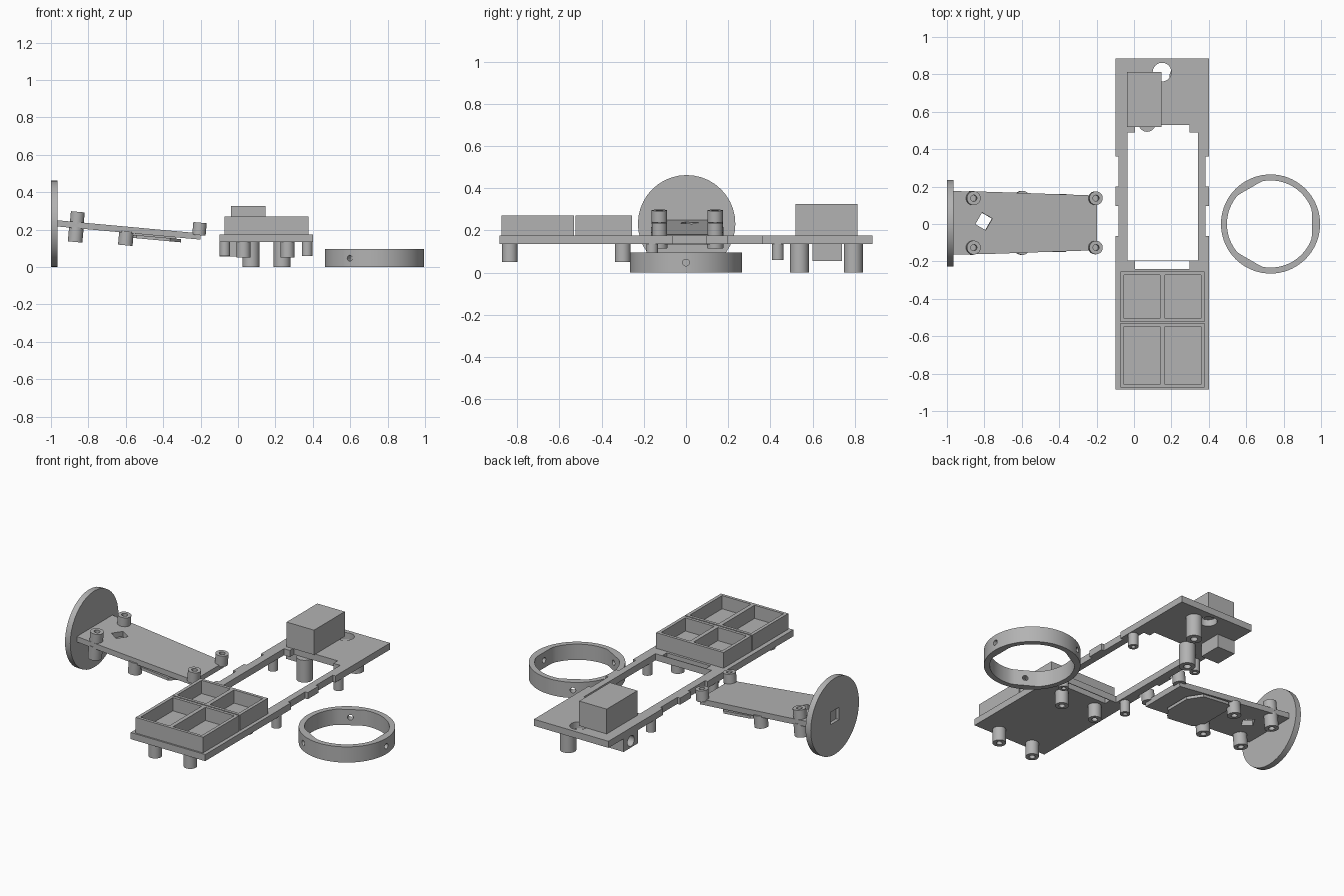
import bpy, bmesh, math
from mathutils import Matrix

if "Cube" in bpy.data.objects:
    bpy.data.objects.remove(bpy.data.objects["Cube"])

GREY = (0.45, 0.45, 0.45, 1)
mat = bpy.data.materials.new("plain_grey")
mat.use_nodes = True
mat.diffuse_color = GREY
mat.node_tree.nodes["Principled BSDF"].inputs["Base Color"].default_value = GREY
ID = Matrix.Identity(4)


def finish(name, bm, matrix=ID):
    bmesh.ops.recalc_face_normals(bm, faces=bm.faces)
    me = bpy.data.meshes.new(name)
    bm.to_mesh(me)
    bm.free()
    me.materials.append(mat)
    ob = bpy.data.objects.new(name, me)
    ob.matrix_world = matrix
    bpy.context.collection.objects.link(ob)
    return ob


def prism(name, pts, z0, z1, matrix=ID):
    bm = bmesh.new()
    base = bm.faces.new([bm.verts.new((x, y, z0)) for x, y in pts])
    ext = bmesh.ops.extrude_face_region(bm, geom=[base], use_keep_orig=True)
    for v in ext["geom"]:
        if isinstance(v, bmesh.types.BMVert):
            v.co.z = z1
    return finish(name, bm, matrix)


def box(name, x0, x1, y0, y1, z0, z1, matrix=ID):
    return prism(name, [(x0, y0), (x1, y0), (x1, y1), (x0, y1)], z0, z1, matrix)


def lathe(name, prof, matrix=ID, n=40):
    bm = bmesh.new()
    vs = [bm.verts.new((r, 0, z)) for r, z in prof]
    edges = [bm.edges.new(p) for p in zip(vs, vs[1:])]
    bmesh.ops.spin(bm, geom=vs + edges, cent=(0, 0, 0), axis=(0, 0, 1),
                   angle=math.tau, steps=n, use_duplicate=False)
    bmesh.ops.remove_doubles(bm, verts=bm.verts, dist=1e-5)
    return finish(name, bm, matrix)


def rod(name, r, z0, z1, matrix=ID):
    return lathe(name, [(0, z0), (r, z0), (r, z1), (0, z1)], matrix)


def post(name, x, y, end, root, r, matrix=ID):
    """Round stand-off with a blind screw hole in its free end."""
    h, d = r * 0.45, end + (root - end) * 0.7
    return lathe(name, [(0, root), (r, root), (r, end), (h, end), (h, d), (0, d)],
                 matrix @ Matrix.Translation((x, y, 0)))


def smooth(ob):
    bpy.ops.object.select_all(action='DESELECT')
    ob.select_set(True)
    bpy.context.view_layer.objects.active = ob
    bpy.ops.object.shade_smooth_by_angle(angle=math.radians(30))


def cut(ob, *cutters):
    bpy.context.view_layer.objects.active = ob
    for c in cutters:
        m = ob.modifiers.new("cut", 'BOOLEAN')
        m.operation, m.solver, m.object = 'DIFFERENCE', 'EXACT', c
        bpy.ops.object.modifier_apply(modifier=m.name)
        bpy.data.objects.remove(c)


def move(x, y, z):
    return Matrix.Translation((x, y, z))


# Base plate: window, cable slots, edge notches and round hole
PB, PT = 0.135, 0.175
base = box("base_plate", -0.1, 0.4, -0.885, 0.885, PB, PT)
cut(base,
    box("c", -0.035, 0.342, -0.195, 0.49, 0, 1),
    box("c", 0.005, 0.297, 0.45, 0.53, 0, 1),
    box("c", 0.005, 0.297, -0.24, -0.199, 0, 1),
    rod("c", 0.05, 0, 1, move(0.15, 0.812, 0)))
for x0 in (-0.12, 0.382):
    for y0 in (-0.065, 0.2):
        cut(base, box("c", x0, x0 + 0.038, y0, y0 + 0.162, 0, 1))

# Open trays, two compartments each
for name, y0, y1 in (("front_tray", -0.875, -0.53), ("rear_tray", -0.523, -0.255)):
    tray = box(name, -0.073, 0.378, y0, y1, PT, 0.27)
    for x0 in (-0.053, 0.165):
        cut(tray, box("c", x0, x0 + 0.193, y0 + 0.018, y1 - 0.018, 0.19, 1))

# Motor block above the plate and switch holder beneath
block = box("motor_block", -0.037, 0.147, 0.518, 0.812, PT, 0.325)
holder = box("switch_holder", -0.1, 0.02, 0.6, 0.74, 0.055, PB)
cut(holder, rod("c", 0.032, -0.05, 0.08,
                move(-0.1, 0.67, 0.095) @ Matrix.Rotation(math.pi / 2, 4, 'Y')))

# Stand-offs below the plate
for i, x in enumerate((0.03, 0.265)):
    for y in (-0.835, -0.3):
        smooth(post("tray_post", x, y, 0.05, PB, 0.037))
for x in (-0.07, 0.37):
    for y in (-0.16, 0.435):
        smooth(post("frame_post", x, y, 0.06, PB, 0.028))
for x, y in ((0.07, 0.538), (0.235, 0.793)):
    smooth(post("motor_post", x, y, 0, PB, 0.045))

# Wheel disc with a square socket in its outer face
disc = rod("wheel_disc", 0.231, 0, 0.035,
           move(-1, 0.003, 0.231) @ Matrix.Rotation(math.pi / 2, 4, 'Y'))
smooth(disc)
cut(disc, box("c", -1.1, -0.98, -0.037, 0.043, 0.195, 0.27))

# Sloping arm with a diamond hole
arm = move(-0.967, 0.006, 0.25) @ Matrix.Rotation(0.0915, 4, 'Y')
plate = prism("arm_plate", [(0, -0.17), (0.2, -0.166), (0.772, -0.146),
                            (0.772, 0.146), (0.2, 0.166), (0, 0.17)], -0.033, 0, arm)
turn = arm @ move(0.165, 0.008, 0) @ Matrix.Rotation(math.radians(-30), 4, 'Z')
cut(plate, box("c", -0.032, 0.032, -0.036, 0.036, -0.2, 0.2, turn))
prism("arm_pad", [(0.39, -0.12), (0.43, -0.155), (0.61, -0.155), (0.67, -0.08),
                  (0.67, 0.08), (0.61, 0.155), (0.43, 0.155), (0.39, 0.12)],
      -0.057, -0.04, arm)
box("arm_pad_spacer", 0.42, 0.64, -0.06, 0.06, -0.042, -0.03, arm)

# Arm stand-offs, mirrored left and right
for y in (-0.132, 0.132):
    smooth(post("arm_outer_top_post", 0.106, y, 0.055, -0.01, 0.037, arm))
    smooth(post("arm_outer_lower_post", 0.106, y, -0.107, -0.025, 0.039, arm))
    smooth(post("arm_middle_post", 0.375, y, -0.1, -0.025, 0.039, arm))
    smooth(post("arm_end_post", 0.762, y, 0.057, -0.01, 0.036, arm))

# Ring with three inner flats and radial screw holes
N, STEP = 72, math.tau / 72
outer, inner = [], []
bm = bmesh.new()
for i in range(N):
    a = i * STEP
    d = (a + math.pi / 3) % (math.tau / 3) - math.pi / 3
    ri = min(0.233, 0.221 / math.cos(d))
    rows = [bm.verts.new((r * math.cos(a), r * math.sin(a), z))
            for r, z in ((0.265, 0), (0.265, 0.095), (ri, 0.095), (ri, 0))]
    outer.append(rows)
for i in range(N):
    p, q = outer[i], outer[(i + 1) % N]
    for k in range(4):
        bm.faces.new((p[k], q[k], q[(k + 1) % 4], p[(k + 1) % 4]))
ring = finish("mounting_ring", bm, move(0.73, 0, 0))
for k in range(3):
    aim = (move(0.73, 0, 0.047) @ Matrix.Rotation(k * math.tau / 3, 4, 'Z')
           @ Matrix.Rotation(math.pi / 2, 4, 'Y'))
    cut(ring, rod("c", 0.016, 0.15, 0.35, aim))
smooth(ring)
